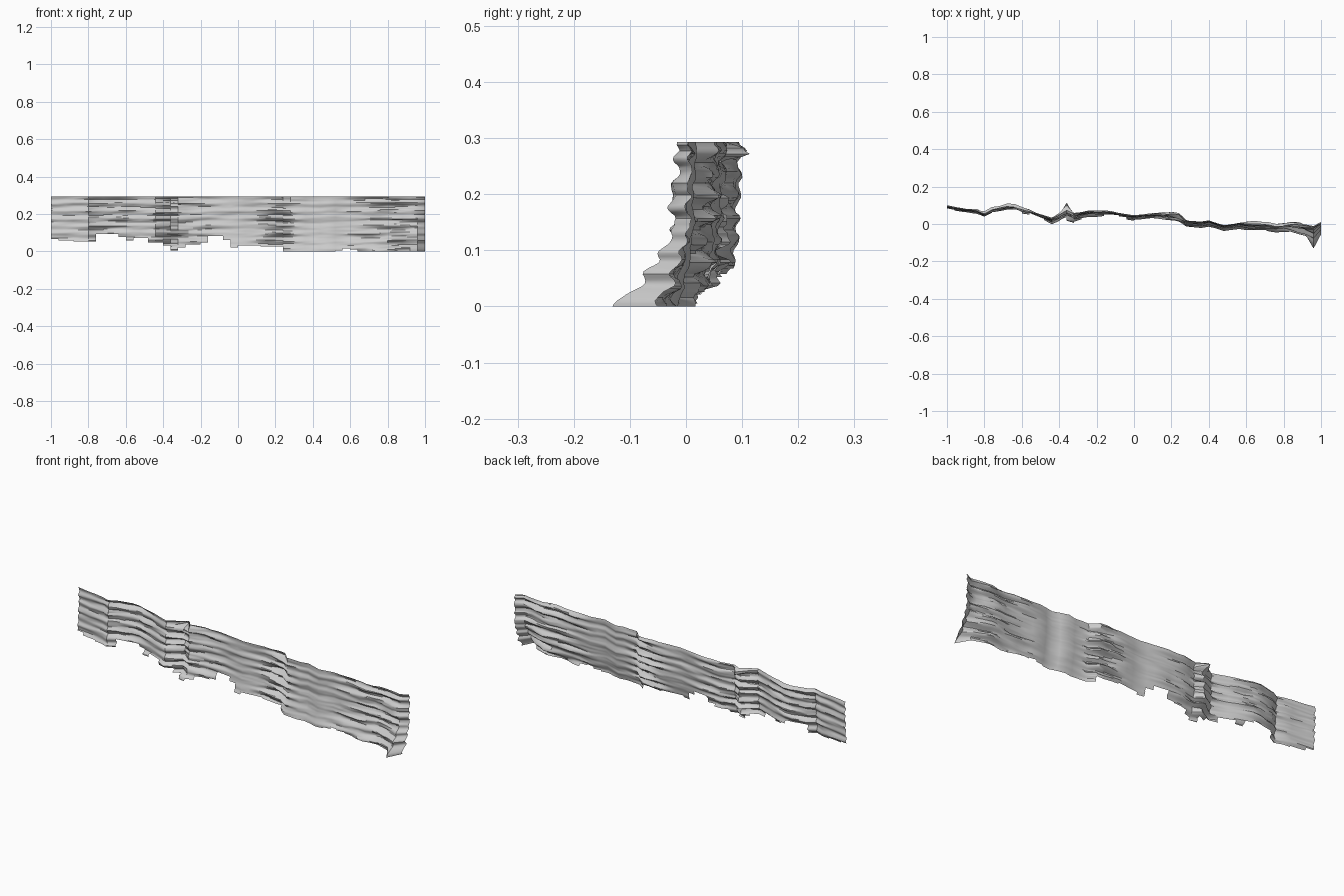
import bpy, bmesh
from math import sin, pi
from mathutils import noise, Vector

if "Cube" in bpy.data.objects:
    bpy.data.objects.remove(bpy.data.objects["Cube"])

COLS, ROWS, TOP = 50, 56, 0.293


def interp(points, x):
    for (x0, y0), (x1, y1) in zip(points, points[1:]):
        if x <= x1:
            return y0 + (y1 - y0) * max(0, (x - x0) / (x1 - x0))
    return points[-1][1]


# plan line of the cliff (x, y)
plan = [(-1, .092), (-.92, .078), (-.84, .066), (-.8, .05), (-.76, .074), (-.68, .088),
        (-.64, .086), (-.56, .065), (-.48, .035), (-.44, .022), (-.4, .042), (-.36, .07),
        (-.32, .045), (-.24, .062), (-.12, .058), (0, .04), (.12, .05), (.24, .04),
        (.28, .01), (.36, .004), (.4, .012), (.48, -.012), (.56, 0), (.68, -.004),
        (.76, -.012), (.84, -.002), (.92, -.018), (.96, -.022), (1, .003)]
# amount of ledge roughness (x, amplitude)
rough = [(-1, .006), (-.88, .006), (-.8, .014), (-.72, .009), (-.6, .012), (-.5, .004),
         (-.44, .012), (-.36, .028), (-.3, .008), (-.2, .012), (-.1, .005), (.08, .004),
         (.16, .016), (.24, .02), (.32, .005), (.56, .004), (.64, .013), (.76, .012),
         (.84, .018), (.92, .012), (1, .01)]
# how far the foot spreads forward (x, distance)
flare = [(-1, .012), (-.5, .012), (-.36, .03), (0, .02), (.3, .02), (.8, .025),
         (.92, .045), (.96, .105), (1, .055)]
# stepped lower edge: (right end of step, z)
steps = [(-.96, .07), (-.88, .06), (-.76, .053), (-.64, .092), (-.6, .08), (-.56, .055),
         (-.48, .075), (-.4, .045), (-.36, .03), (-.32, .005), (-.28, .02), (-.2, .035),
         (-.16, .045), (-.08, .083), (-.04, .063), (0, .023), (.12, .032), (.24, .024),
         (.52, 0), (.56, .005), (.6, .016), (.64, .01), (1, 0)]


def cliff_point(i, j):
    x, z = -1 + 2 * i / COLS, TOP * j / ROWS
    n = noise.noise(Vector((x * 7, 3.1, z * 38)))
    n += .6 * noise.noise(Vector((x * 16, 8.7, z * 85)))
    ledge = .6 * sin(2 * pi * z / .04 + 2) + 1.5 * n
    y = interp(plan, x) + interp(rough, x) * .75 * ledge
    y += .012 * (z / TOP - .5)
    y -= interp(flare, x) * max(0, 1 - z / .15) ** 2
    # the tallest crag leans back near the rim
    if abs(x + .36) < .01:
        y += .045 * max(0, 1 - abs(z - .27) / .02)
    return x, max(-.137, min(.137, y)), z


bm = bmesh.new()
grid = [[bm.verts.new(cliff_point(i, j)) for j in range(ROWS + 1)] for i in range(COLS + 1)]
for i in range(COLS):
    mid = -1 + (2 * i + 1) / COLS
    low = next(z for end, z in steps if mid < end)
    for j in range(round(low / TOP * ROWS), ROWS):
        bm.faces.new((grid[i][j], grid[i + 1][j], grid[i + 1][j + 1], grid[i][j + 1]))
bmesh.ops.delete(bm, geom=[v for v in bm.verts if not v.link_faces], context='VERTS')

mesh = bpy.data.meshes.new("cliff_face")
bm.to_mesh(mesh)
bm.free()
cliff = bpy.data.objects.new("cliff_face", mesh)
bpy.context.collection.objects.link(cliff)
bpy.context.view_layer.objects.active = cliff
cliff.select_set(True)
bpy.ops.object.shade_smooth_by_angle(angle=.6)
